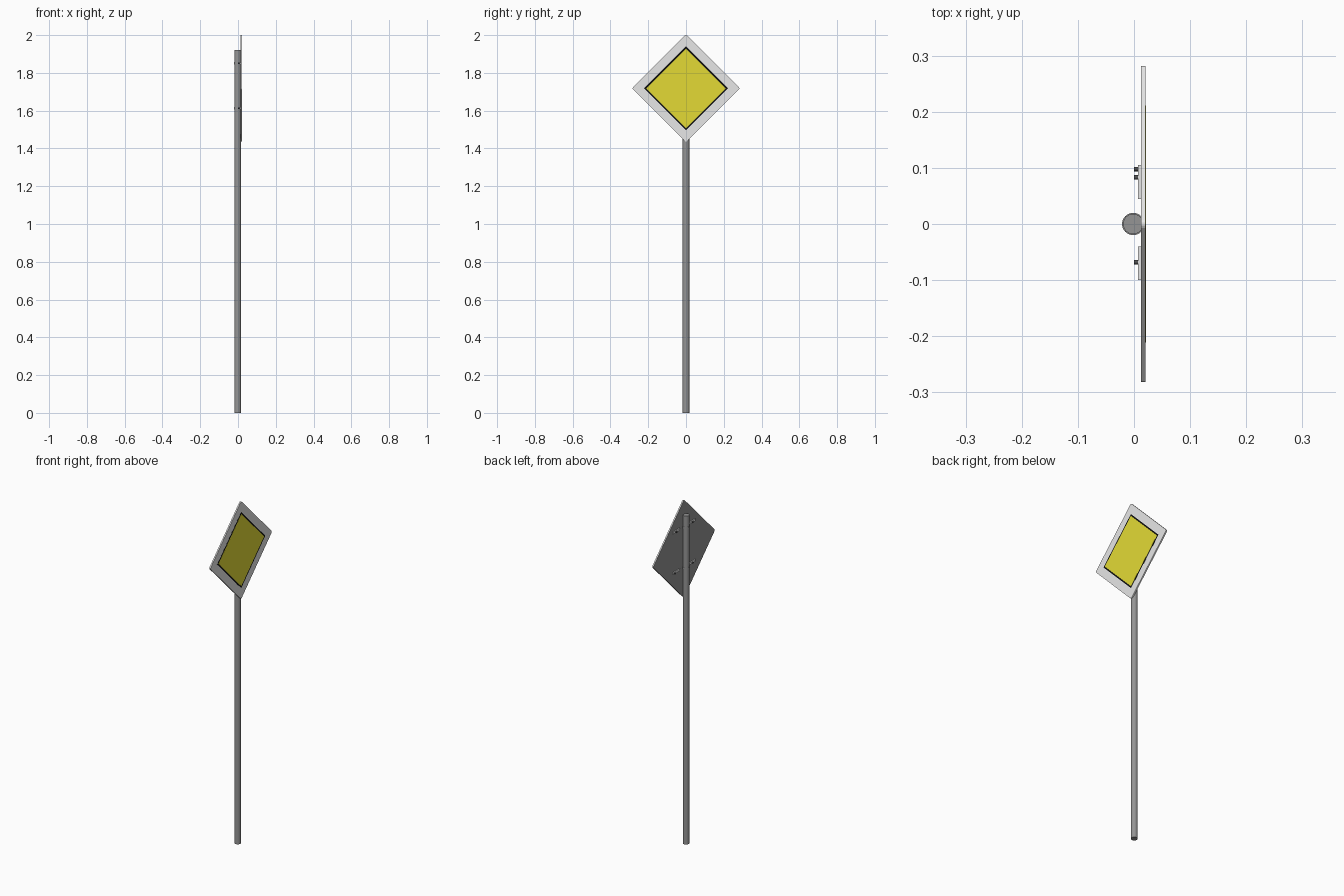
import bpy, bmesh, math
from mathutils import Matrix, Vector

if "Cube" in bpy.data.objects:
    bpy.data.objects.remove(bpy.data.objects["Cube"])

SIGN_Z = 1.718      # centre of the diamond
POLE_X = -0.0015


def material(name, rgb):
    m = bpy.data.materials.new(name)
    m.diffuse_color = (*rgb, 1)
    m.use_nodes = True
    m.node_tree.nodes["Principled BSDF"].inputs["Base Color"].default_value = m.diffuse_color
    return m


WHITE = material("white paint", (0.8, 0.8, 0.8))
YELLOW = material("yellow paint", (0.77, 0.70, 0.036))
BLACK = material("black paint", (0.005, 0.005, 0.005))
STEEL = material("grey steel", (0.3, 0.3, 0.3))
DARK = material("dark bolt steel", (0.08, 0.08, 0.08))


def finish(name, bm, *mats):
    bmesh.ops.recalc_face_normals(bm, faces=bm.faces)
    mesh = bpy.data.meshes.new(name)
    bm.to_mesh(mesh)
    bm.free()
    ob = bpy.data.objects.new(name, mesh)
    bpy.context.collection.objects.link(ob)
    for m in mats:
        mesh.materials.append(m)
    return ob


def smooth(ob):
    bpy.context.view_layer.objects.active = ob
    ob.select_set(True)
    bpy.ops.object.shade_smooth_by_angle(angle=math.radians(40))
    ob.select_set(False)


def cylinder(name, radius, depth, centre, mat, sides=32, along_x=False):
    bm = bmesh.new()
    turn = Matrix.Rotation(math.pi / 2, 4, 'Y') if along_x else Matrix()
    bmesh.ops.create_cone(bm, cap_ends=True, segments=sides, radius1=radius, radius2=radius,
                          depth=depth, matrix=Matrix.Translation(centre) @ turn)
    ob = finish(name, bm, mat)
    smooth(ob)
    return ob


def diamond(name, half, x0, x1, corner, *mats):
    """Square plate stood on its corner, with rounded corners; second material goes on the back."""
    bm = bmesh.new()
    side = half * math.sqrt(2)
    place = (Matrix.Translation(((x0 + x1) / 2, 0, SIGN_Z)) @ Matrix.Rotation(math.pi / 4, 4, 'X')
             @ Matrix.Diagonal((x1 - x0, side, side, 1)))
    bmesh.ops.create_cube(bm, size=1, matrix=place)
    if corner:
        edges = [e for e in bm.edges if abs(e.verts[0].co.x - e.verts[1].co.x) > 1e-5]
        bmesh.ops.bevel(bm, geom=edges, offset=corner, segments=3, profile=0.5, affect='EDGES')
    bm.normal_update()
    if len(mats) > 1:
        for f in bm.faces:
            f.material_index = 1 if f.normal.x < -0.9 else 0
    return finish(name, bm, *mats)


def box(name, size, centre, mat):
    bm = bmesh.new()
    bmesh.ops.create_cube(bm, size=1, matrix=Matrix.Translation(centre) @ Matrix.Diagonal((*size, 1)))
    return finish(name, bm, mat)


# Pole
cylinder("pole", 0.018, 1.92, (POLE_X, 0, 0.96), STEEL)

# Sign panel with black border and yellow field
diamond("sign_panel", 0.2865, 0.0125, 0.0205, 0.010, WHITE, STEEL)
diamond("black_border", 0.222, 0.0195, 0.0209, 0, BLACK)
diamond("yellow_field", 0.211, 0.0195, 0.0214, 0, YELLOW)

# Clamps: band around the pole, a pad on each side and a bolt in each pad
for level, z, left_bolt in (("upper", 1.85, 0.083), ("lower", 1.613, 0.098)):
    cylinder(f"{level}_clamp_band", 0.0198, 0.013, (POLE_X, 0, z), STEEL)
    for side, y, bolt_y in (("left", 0.075, left_bolt), ("right", -0.07, -0.068)):
        box(f"{level}_{side}_clamp_pad", (0.006, 0.06, 0.012), (0.0100, y, z), WHITE)
        cylinder(f"{level}_{side}_bolt", 0.004, 0.008, (0.004, bolt_y, z), DARK, 12, True)
